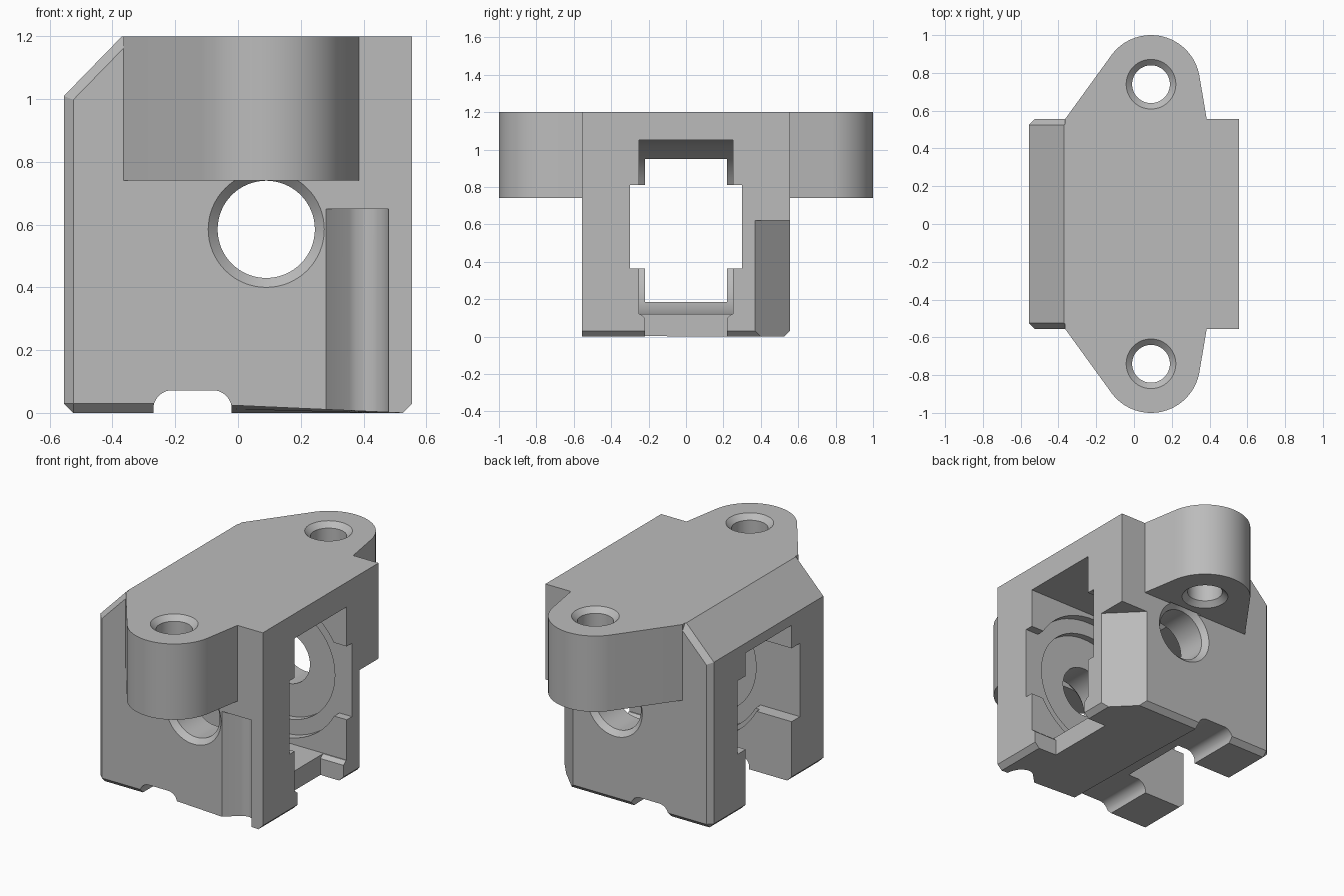
import bpy, bmesh
from math import cos, sin, radians, pi
from mathutils import Vector

if "Cube" in bpy.data.objects:
    bpy.data.objects.remove(bpy.data.objects["Cube"])

grey = bpy.data.materials.new("plain grey")
grey.use_nodes = True
grey.diffuse_color = (0.5, 0.5, 0.5, 1)
grey.node_tree.nodes["Principled BSDF"].inputs["Base Color"].default_value = (0.5, 0.5, 0.5, 1)

PLACE = {
    "x": lambda a, b, t: Vector((t, a, b)),
    "y": lambda a, b, t: Vector((a, t, b)),
    "z": lambda a, b, t: Vector((a, b, t)),
}


def loft(name, start, end, axis, lo, hi):
    """Solid between two matching outlines placed at lo and hi on an axis."""
    bm = bmesh.new()
    put = PLACE[axis]
    low = [bm.verts.new(put(a, b, lo)) for a, b in start]
    high = [bm.verts.new(put(a, b, hi)) for a, b in end]
    bm.faces.new(low)
    bm.faces.new(high)
    n = len(low)
    for i in range(n):
        j = (i + 1) % n
        bm.faces.new((low[i], low[j], high[j], high[i]))
    bmesh.ops.recalc_face_normals(bm, faces=bm.faces)
    mesh = bpy.data.meshes.new(name)
    bm.to_mesh(mesh)
    bm.free()
    mesh.materials.append(grey)
    obj = bpy.data.objects.new(name, mesh)
    bpy.context.collection.objects.link(obj)
    return obj


def prism(name, outline, axis, lo, hi):
    return loft(name, outline, outline, axis, lo, hi)


def arc(cx, cy, r, a0, a1, steps):
    return [(cx + r * cos(radians(a0 + (a1 - a0) * i / steps)),
             cy + r * sin(radians(a0 + (a1 - a0) * i / steps))) for i in range(steps + 1)]


def circle(cx, cy, r):
    return arc(cx, cy, r, 0, 360, 64)[:-1]


def rect(a0, a1, b0, b1):
    return [(a0, b0), (a1, b0), (a1, b1), (a0, b1)]


def combine(target, tool, operation="DIFFERENCE"):
    tool.hide_render = True
    mod = target.modifiers.new(tool.name, "BOOLEAN")
    mod.operation = operation
    mod.solver = "EXACT"
    mod.object = tool
    bpy.context.view_layer.objects.active = target
    bpy.ops.object.modifier_apply(modifier=mod.name)
    bpy.data.objects.remove(tool)


H = 0.555          # half width of the block
TOP = 1.2
BX, BZ = 0.09, 0.585   # bore axis

# Main block with a sloped top edge
body = prism("housing_block", [(-H, 0), (-0.145, 0), (H, 0), (H, TOP), (-0.37, TOP), (-H, 1.01)],
             "y", -H, H)

# Small chamfers on the outer corners and foot edges
bm = bmesh.new()
bm.from_mesh(body.data)
edges = []
for e in bm.edges:
    a, b = (v.co for v in e.verts)
    mid = (a + b) / 2
    along_y = abs(a.y - b.y) > 0.5
    side = not along_y and mid.x < -0.4 and 0.1 < mid.z < 1.15
    foot = mid.z < 0.01 and (along_y and abs(mid.x) > 0.5
                             or not along_y and (mid.y > 0 or mid.x < -0.2))
    if side or foot:
        edges.append(e)
bmesh.ops.bevel(bm, geom=edges, offset=0.03, offset_type="OFFSET", segments=1,
                profile=0.5, affect="EDGES")
bm.to_mesh(body.data)
bm.free()

# Corner cut at the back and the vertical groove in the front
combine(body, prism("corner_cut", [(0.37, H), (0.37, 0.7), (0.7, 0.7), (0.7, 0.37), (H, 0.37)],
                    "z", -0.1, 0.62))
combine(body, prism("front_groove", [(0.28, -H), (0.355, -0.48), (0.375, -0.467), (0.4, -0.462),
                                     (0.43, -0.47), (0.455, -0.49), (0.473, -0.52), (0.48, -H),
                                     (0.48, -0.6), (0.28, -0.6)], "z", -0.1, 0.65))

# Mounting ears on both ends
for s in (-1, 1):
    outline = [(0.385, 0.45), (0.385, H)] + arc(BX, 0.74, 0.26, 10, 142, 32) + [(-0.365, H), (-0.365, 0.45)]
    combine(body, prism("mounting_ear", [(x, s * y) for x, y in outline], "z", 0.74, TOP), "UNION")

# Rounded channel under the feet
combine(body, prism("foot_channel", [(-0.27, -0.1)] + arc(-0.21, 0.012, 0.06, 180, 90, 10)
                    + arc(-0.08, 0.012, 0.06, 90, 0, 10) + [(-0.02, -0.1)], "y", -0.8, 0.8))

# Round inner chamber, stepped toward each wall
for r, depth in ((0.465, 0.25), (0.44, 0.30), (0.35, 0.34)):
    combine(body, prism("chamber", circle(BX, BZ, r), "y", -depth, depth))

# Side openings
combine(body, prism("left_window", rect(-0.25, 0.25, 0.12, 1.05), "x", BX, 0.7))
combine(body, prism("right_slot", rect(-0.22, 0.22, -0.1, 0.95), "x", -0.7, -0.145))
combine(body, prism("cross_slot", rect(-0.30, 0.30, 0.365, 0.81), "x", -0.7, 0.7))
combine(body, prism("left_foot_gap", [(-0.22, -0.1), (0.22, -0.1), (0.22, 0.10), (0.25, 0.125),
                                      (-0.25, 0.125), (-0.22, 0.10)], "x", 0.40, 0.7))

# Shaft bore with flared mouths
combine(body, prism("shaft_bore", circle(BX, BZ, 0.155), "y", -0.73, 0.73))
for s in (-1, 1):
    combine(body, loft("bore_flare", circle(BX, BZ, 0.155), circle(BX, BZ, 0.195),
                       "y", s * (H - 0.03), s * (H + 0.01)))

# Bolt holes in the ears, flared above and below
for s in (-1, 1):
    c = (BX, s * 0.74)
    combine(body, prism("bolt_hole", circle(*c, 0.1), "z", 0.6, 1.4))
    for z, d in ((0.74, -1), (TOP, 1)):
        combine(body, loft("hole_flare", circle(*c, 0.1), circle(*c, 0.142),
                           "z", z - d * 0.03, z + d * 0.01))

# Smooth curves, crisp edges
bpy.ops.object.select_all(action="DESELECT")
body.select_set(True)
bpy.context.view_layer.objects.active = body
bpy.ops.object.shade_smooth_by_angle(angle=radians(25))
